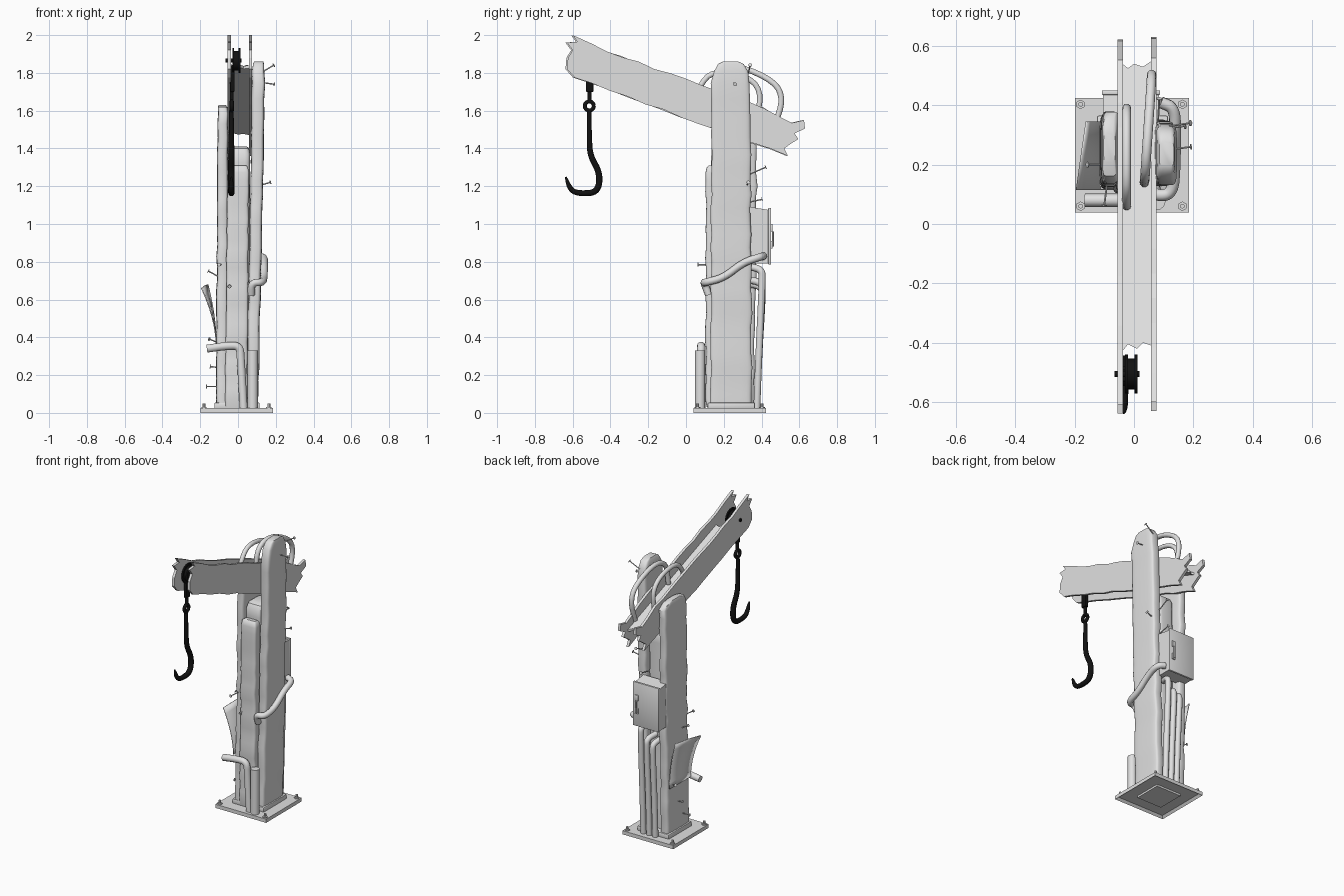
import bpy, bmesh, math, random
from mathutils import Vector, Matrix

if "Cube" in bpy.data.objects:
    bpy.data.objects.remove(bpy.data.objects["Cube"])

random.seed(4)


def material(name, value):
    m = bpy.data.materials.new(name)
    m.diffuse_color = (value, value, value, 1)
    m.use_nodes = True
    m.node_tree.nodes["Principled BSDF"].inputs["Base Color"].default_value = m.diffuse_color
    return m


GREY = material("pale grey", 0.75)
BLACK = material("black iron", 0.006)


def finish(name, mesh, mat=GREY, smooth=True):
    mesh.materials.clear()
    mesh.materials.append(mat)
    if smooth:
        mesh.shade_smooth()
        mesh.set_sharp_from_angle(angle=math.radians(38))
    ob = bpy.data.objects.new(name, mesh)
    bpy.context.collection.objects.link(ob)
    return ob


def from_bmesh(name, bm, mat=GREY, smooth=True):
    bmesh.ops.recalc_face_normals(bm, faces=bm.faces)
    mesh = bpy.data.meshes.new(name)
    bm.to_mesh(mesh)
    bm.free()
    return finish(name, mesh, mat, smooth)


def box(name, lo, hi, bevel=0.0, mat=GREY):
    bm = bmesh.new()
    bmesh.ops.create_cube(bm, size=1)
    for v in bm.verts:
        v.co = Vector([lo[i] + (v.co[i] + 0.5) * (hi[i] - lo[i]) for i in range(3)])
    if bevel:
        bmesh.ops.bevel(bm, geom=bm.edges[:], offset=bevel, segments=2, affect='EDGES', profile=0.5)
    return from_bmesh(name, bm, mat)


def rod(name, a, b, r, sides=12, mat=GREY):
    a, b = Vector(a), Vector(b)
    rot = (b - a).to_track_quat('Z', 'Y').to_matrix().to_4x4()
    bm = bmesh.new()
    bmesh.ops.create_cone(bm, cap_ends=True, segments=sides, radius1=r, radius2=r,
                          depth=(b - a).length, matrix=Matrix.Translation((a + b) / 2) @ rot)
    return from_bmesh(name, bm, mat)


def tube(name, pts, r, mat=GREY, taper=None, rounds=3):
    """Round pipe along a path whose corners are cut smooth."""
    pts = [Vector(p) for p in pts]
    for _ in range(rounds):
        out = [pts[0]]
        for p, q in zip(pts, pts[1:]):
            out += [p.lerp(q, 0.25), p.lerp(q, 0.75)]
        pts = out + [pts[-1]]
    cu = bpy.data.curves.new(name, 'CURVE')
    cu.dimensions = '3D'
    cu.bevel_depth, cu.bevel_resolution, cu.use_fill_caps = r, 3, True
    sp = cu.splines.new('POLY')
    sp.points.add(len(pts) - 1)
    for i, p in enumerate(pts):
        sp.points[i].co = (*p, 1)
        sp.points[i].radius = taper(i / (len(pts) - 1)) if taper else 1
    tmp = bpy.data.objects.new(name, cu)
    bpy.context.collection.objects.link(tmp)
    bpy.context.view_layer.update()
    mesh = bpy.data.meshes.new_from_object(tmp.evaluated_get(bpy.context.evaluated_depsgraph_get()))
    bpy.data.objects.remove(tmp)
    return finish(name, mesh, mat)


def slab(name, z0, z1, bottom, top, wobble=0.005, dome=0.1, rings=26, sides=20):
    """Weathered upright; bottom and top are (x min, x max, y min, y max)."""
    bm, loops = bmesh.new(), []
    for k in range(rings + 1):
        t = k / rings
        if t > 0.75:
            t = 0.75 + 0.25 * math.sin((t - 0.75) * 2 * math.pi)
        z = z0 + (z1 - z0) * t
        x0, x1, y0, y1 = [a + (b - a) * t for a, b in zip(bottom, top)]
        d = max(0, 1 - (z1 - z) / dome)
        s = math.sqrt(max(0.0, 1 - d * d)) * 0.6 + 0.4
        jx, jy = random.uniform(-wobble, wobble) * 0.6, random.uniform(-wobble, wobble)
        ring = []
        for i in range(sides):
            a = 2 * math.pi * (i + 0.5) / sides
            c, n = math.cos(a), math.sin(a)
            px = math.copysign(abs(c) ** 0.35, c) * (x1 - x0) / 2 * (0.5 + 0.5 * s)
            py = math.copysign(abs(n) ** 0.35, n) * (y1 - y0) / 2 * s
            ring.append(bm.verts.new(((x0 + x1) / 2 + px + jx, (y0 + y1) / 2 + py + jy, z)))
        loops.append(ring)
    for lo, hi in zip(loops, loops[1:]):
        for i in range(sides):
            j = (i + 1) % sides
            bm.faces.new((lo[i], lo[j], hi[j], hi[i]))
    bm.faces.new(loops[0][::-1])
    bm.faces.new(loops[-1])
    return from_bmesh(name, bm)


def prism(name, outline, depth):
    """Extrude a flat 3D outline along a vector."""
    bm = bmesh.new()
    f = bm.faces.new([bm.verts.new(p) for p in outline])
    new = bmesh.ops.extrude_face_region(bm, geom=[f])["geom"]
    bmesh.ops.translate(bm, vec=depth, verts=[v for v in new if isinstance(v, bmesh.types.BMVert)])
    return from_bmesh(name, bm, smooth=False)


# base plate with a recessed underside, plinth and corner bolts
bm = bmesh.new()
bmesh.ops.create_cube(bm, size=1, matrix=Matrix.Translation((-0.007, 0.232, 0.0125)) @ Matrix.Diagonal((0.385, 0.385, 0.025, 1)))
under = min(bm.faces, key=lambda f: f.calc_center_median().z)
bmesh.ops.inset_region(bm, faces=[under], thickness=0.02)
bmesh.ops.translate(bm, vec=(0, 0, 0.015), verts=under.verts)
from_bmesh("base_plate", bm, smooth=False)
box("base_foot", (-0.1, 0.14, 0.002), (0.09, 0.33, 0.02))
box("plinth", (-0.125, 0.115, 0.02), (0.115, 0.365, 0.055), 0.006)
for x in (-0.18, 0.163):
    for y in (0.06, 0.403):
        rod("bolt_washer", (x, y, 0.02), (x, y, 0.032), 0.016, 6)
        rod("bolt", (x, y, 0.02), (x, y, 0.05), 0.008, 8)

# column: two side uprights, recessed core and broken front facing
slab("right_upright", 0.03, 1.86, (0.045, 0.107, 0.13, 0.35), (0.075, 0.145, 0.135, 0.34), dome=0.13)
slab("left_upright", 0.03, 1.63, (-0.117, -0.05, 0.12, 0.36), (-0.108, -0.052, 0.14, 0.38), dome=0.05)
slab("column_core", 0.03, 1.41, (-0.065, 0.055, 0.15, 0.32), (-0.055, 0.065, 0.15, 0.32), 0.002, 0.04)
slab("front_facing", 0.03, 1.31, (-0.07, 0.048, 0.105, 0.17), (-0.055, 0.058, 0.105, 0.17), 0.004, 0.03)

# tilted boom: two ragged side plates joined by a flat web
ENDS_BACK = [(0.54, 1.36), (0.52, 1.40), (0.555, 1.425), (0.595, 1.45), (0.575, 1.48),
             (0.63, 1.505), (0.625, 1.55), (0.56, 1.535), (0.5, 1.565)]
ENDS_FRONT = [(-0.5, 1.955), (-0.6, 2.0), (-0.575, 1.965), (-0.63, 1.96), (-0.6, 1.92),
              (-0.625, 1.88), (-0.63, 1.82), (-0.59, 1.775)]


def ragged(y0, z0, y1, z1, n=12):
    return [(y0 + (y1 - y0) * i / n, z0 + (z1 - z0) * i / n + random.uniform(-0.006, 0.006)) for i in range(1, n)]


for name, x, dy in (("right_boom_plate", 0.057, 0), ("left_boom_plate", -0.055, -0.008)):
    shape = ENDS_BACK + ragged(0.5, 1.585, -0.5, 1.945) + ENDS_FRONT + ragged(-0.59, 1.775, 0.54, 1.36)
    prism(name, [(x, y + dy, z) for y, z in shape], (0.018, 0, 0))
web = [(-0.04, -0.43), (-0.02, -0.405), (0.01, -0.42), (0.03, -0.40), (0.06, -0.41),
       (0.06, 0.55), (0.03, 0.53), (0, 0.54), (-0.02, 0.525), (-0.04, 0.54)]
prism("boom_web", [(x, y, 1.825 - 0.37 * (y + 0.41)) for x, y in web], (0, 0, 0.015))

# grab handles above the boom
tube("left_handle", [(-0.025, 0.06, 1.66), (-0.025, 0.07, 1.73), (-0.025, 0.14, 1.81), (-0.025, 0.31, 1.79),
                     (-0.025, 0.40, 1.71), (-0.025, 0.375, 1.55)], 0.015, rounds=2)
tube("right_handle", [(0.035, 0.14, 1.65), (0.037, 0.16, 1.80), (0.045, 0.28, 1.84), (0.058, 0.47, 1.755),
                      (0.06, 0.515, 1.66), (0.058, 0.47, 1.52)], 0.016, rounds=2)

# pipes around the column
tube("front_bent_pipe", [(-0.165, 0.08, 0.34), (-0.06, 0.08, 0.355), (0.01, 0.08, 0.355),
                         (0.015, 0.08, 0.28), (0.03, 0.08, 0.02)], 0.022)
tube("front_stub_pipe", [(0.078, 0.075, 0.02), (0.078, 0.075, 0.33)], 0.028, rounds=0)
tube("side_pipe", [(0.07, 0.12, 0.625), (0.072, 0.095, 0.69), (0.13, 0.10, 0.69), (0.138, 0.2, 0.715),
                   (0.138, 0.3, 0.795), (0.138, 0.39, 0.825), (0.09, 0.41, 0.83)], 0.02)
for x, h in ((-0.03, 0.67), (0.015, 0.69), (0.06, 0.76)):
    tube("back_pipe", [(x, 0.375, 0.02), (x, 0.385, 0.3), (x, 0.405, h - 0.05), (x, 0.40, h), (x - 0.02, 0.33, h + 0.015)], 0.019)

# electrical box with sloped lid, door panel and latch
prism("switch_box", [(-0.105, 0.34, 0.79), (-0.105, 0.435, 0.79), (-0.105, 0.435, 1.075), (-0.105, 0.34, 1.09)], (0.19, 0, 0))
box("switch_box_door", (-0.108, 0.435, 0.785), (0.088, 0.45, 1.085), 0.003)
for z in (0.89, 0.98):
    box("latch_mount", (0.045, 0.448, z - 0.02), (0.07, 0.458, z + 0.02), 0.003)
rod("latch", (0.057, 0.46, 0.88), (0.057, 0.46, 0.96), 0.006, 8)

# peeled sheet curling off the left side
bm, rows = bmesh.new(), []
for k in range(9):
    t = k / 8
    bend = t ** 1.8
    rows.append([bm.verts.new((-0.115 - b * bend, y, 0.36 + h * t))
                 for y, b, h in ((0.115, 0.078, 0.30), (0.23, 0.062, 0.315), (0.345, 0.045, 0.32))])
for p, q in zip(rows, rows[1:]):
    for i in range(2):
        bm.faces.new((p[i], p[i + 1], q[i + 1], q[i]))
sheet = from_bmesh("peeled_sheet", bm)
sol = sheet.modifiers.new("thickness", 'SOLIDIFY')
sol.thickness, sol.offset = 0.006, 0

# loose nails
for a, b in (((0.12, 0.33, 1.80), (0.188, 0.34, 1.84)), ((0.12, 0.25, 1.75), (0.19, 0.26, 1.74)),
             ((0.1, 0.32, 1.20), (0.17, 0.33, 1.22)), ((-0.1, 0.2, 0.72), (-0.155, 0.2, 0.75)),
             ((-0.1, 0.25, 0.24), (-0.145, 0.25, 0.245)), ((-0.1, 0.2, 0.14), (-0.165, 0.2, 0.14)),
             ((-0.1, 0.3, 0.37), (-0.15, 0.33, 0.39)), ((0.08, 0.33, 1.26), (0.085, 0.42, 1.30)),
             ((0.06, 0.31, 1.11), (0.06, 0.40, 1.13)), ((-0.09, 0.14, 0.785), (-0.1, 0.065, 0.785)),
             ((-0.045, 0.12, 0.68), (-0.045, 0.09, 0.67))):
    a, b = Vector(a), Vector(b)
    rod("nail", a, b, 0.0035, 6)
    rod("nail_head", b, b + (b - a).normalized() * 0.004, 0.01, 8)

# pulley wheel, strap, swivel eye and hook
for x0, x1, r in ((-0.03, -0.02, 0.066), (-0.02, 0.002, 0.052), (0.002, 0.012, 0.066)):
    rod("pulley", (x0, -0.505, 1.865), (x1, -0.505, 1.865), r, 24, BLACK)
rod("pulley_axle", (-0.065, -0.505, 1.865), (0.018, -0.505, 1.865), 0.011, 10, BLACK)
box("hook_strap", (-0.042, -0.53, 1.70), (-0.018, -0.49, 1.84), 0.004, BLACK)
rod("swivel", (-0.033, -0.51, 1.64), (-0.033, -0.51, 1.71), 0.011, 10, BLACK)
ring = [(-0.033, -0.512 + 0.024 * math.cos(a), 1.625 + 0.024 * math.sin(a)) for a in (i * math.pi / 10 for i in range(21))]
tube("hook_eye", ring, 0.011, BLACK, rounds=0)
tube("hook", [(-0.035, y, z) for y, z in ((-0.512, 1.61), (-0.512, 1.45), (-0.507, 1.36), (-0.455, 1.27), (-0.465, 1.17),
                                           (-0.55, 1.16), (-0.61, 1.175), (-0.637, 1.25))],
     0.014, BLACK, lambda t: 0.75 + 0.5 * math.sin(math.pi * t) if t < 0.85 else 1.0 - (t - 0.85) * 5.5)
